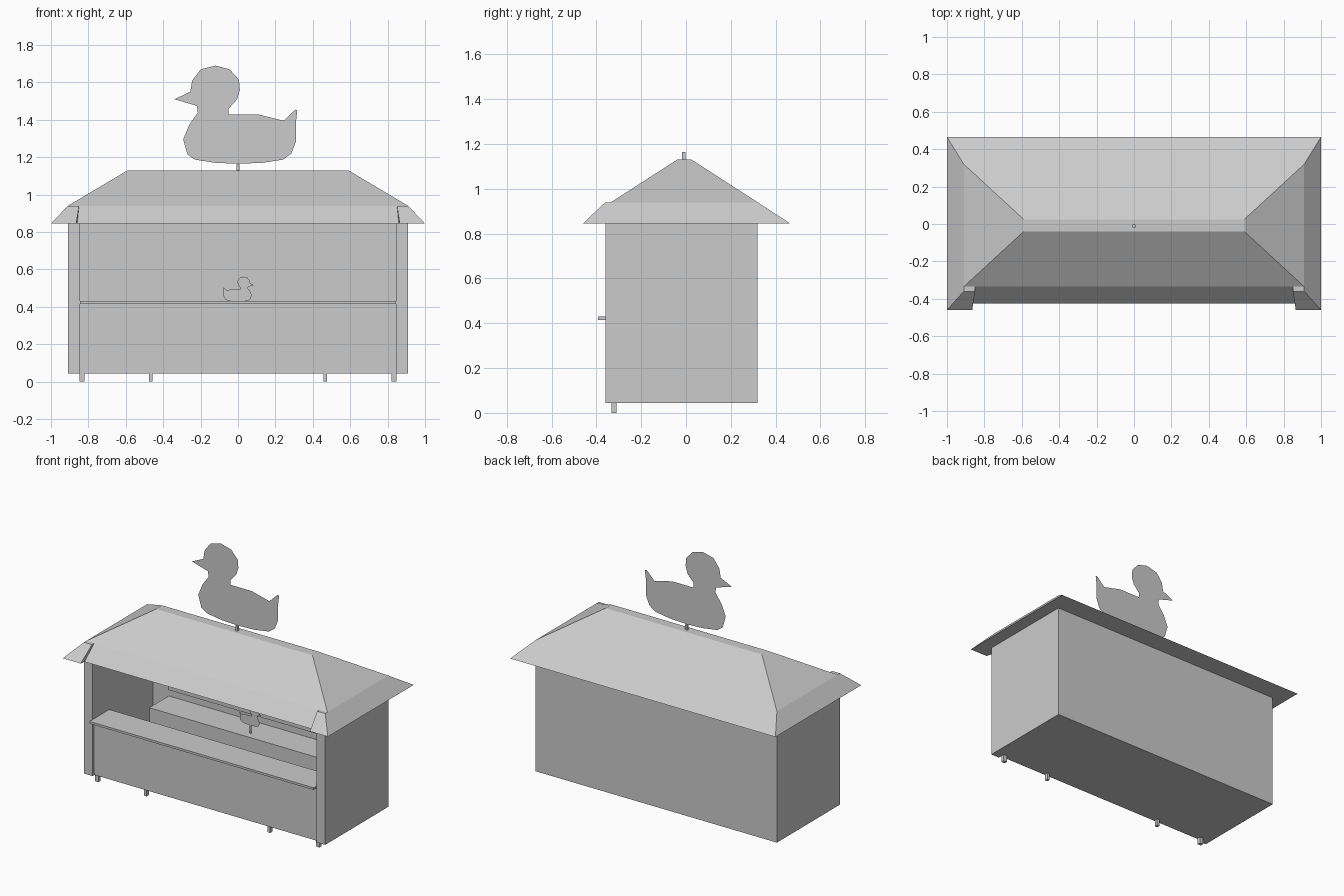
import bpy, bmesh

grey = bpy.data.materials.new("light_grey")
grey.diffuse_color = (0.6, 0.6, 0.6, 1)


def make(name, verts, faces, mirror=False):
    """Mesh object from points and faces, optionally mirrored in x."""
    me = bpy.data.meshes.new(name)
    me.from_pydata(verts, [], faces)
    me.materials.append(grey)
    bm = bmesh.new()
    bm.from_mesh(me)
    bmesh.ops.recalc_face_normals(bm, faces=bm.faces)
    bm.to_mesh(me)
    bm.free()
    ob = bpy.data.objects.new(name, me)
    bpy.context.collection.objects.link(ob)
    if mirror:
        ob.modifiers.new("mirror", 'MIRROR')
    return ob


def box(name, x, y, z, mirror=False):
    """Box given by its (min, max) ranges."""
    v = [(a, b, c) for a in x for b in y for c in z]
    f = [(0, 1, 3, 2), (4, 6, 7, 5), (0, 4, 5, 1),
         (2, 3, 7, 6), (0, 2, 6, 4), (1, 5, 7, 3)]
    return make(name, v, f, mirror)


# Booth body
box("side_wall", (0.845, 0.91), (-0.36, 0.32), (0.045, 0.845), True)
box("back_wall", (-0.845, 0.845), (0.29, 0.32), (0.045, 0.845))
box("floor", (-0.845, 0.845), (-0.34, 0.29), (0.045, 0.06))
box("front_panel", (-0.845, 0.845), (-0.345, -0.325), (0.06, 0.415))
box("counter", (-0.845, 0.845), (-0.393, -0.18), (0.415, 0.43))

# Interior: target shelf and back board
box("target_shelf", (-0.725, 0.725), (0.08, 0.29), (0.06, 0.375))
box("back_board", (-0.725, 0.725), (0.282, 0.29), (0.42, 0.82))

# Feet along the front
box("outer_foot", (0.82, 0.847), (-0.333, -0.31), (0, 0.045), True)
box("inner_foot", (0.456, 0.476), (-0.333, -0.31), (0, 0.045), True)

# Hipped roof with steeper eaves and raised front corners (right half, mirrored)
T, M, B = 1.13, 0.94, 0.845
roof = [
    (0, -0.04, T), (0.59, -0.04, T), (0.59, 0.025, T), (0, 0.025, T),
    (0, -0.335, M), (0.85, -0.335, M), (0.91, -0.335, M), (0.91, 0.32, M),
    (0, -0.425, B), (0.86, -0.425, B), (0.85, -0.36, M), (0.91, -0.36, M),
    (0.865, -0.46, B), (1, -0.46, B), (1, 0.465, B), (0, 0.465, B)]
roof_faces = [
    (0, 1, 2, 3), (4, 5, 6, 1, 0), (6, 7, 2, 1), (7, 14, 15, 3, 2),
    (4, 8, 9, 5), (5, 10, 11, 6), (10, 12, 13, 11), (11, 13, 14, 7, 6),
    (5, 9, 12, 10), (8, 15, 14, 13, 12, 9)]
make("roof", roof, roof_faces, True)

# Flat duck outline, relative to the bottom centre of the sign
outline = [
    (-.34, 1.51), (-.255, 1.55), (-.245, 1.61), (-.2, 1.67), (-.12, 1.69),
    (-.045, 1.67), (.005, 1.615), (.01, 1.56), (-.005, 1.51), (-.05, 1.46),
    (-.05, 1.428), (.11, 1.428), (.245, 1.395), (.305, 1.455), (.317, 1.45),
    (.31, 1.39), (.31, 1.285), (.285, 1.22), (.24, 1.187), (.13, 1.17),
    (0, 1.165), (-.12, 1.17), (-.23, 1.187), (-.27, 1.215), (-.293, 1.295),
    (-.26, 1.375), (-.215, 1.438), (-.22, 1.475)]


def duck(name, y, base, sx, sz):
    pts = [(x * sx, y, base + (z - 1.165) * sz) for x, z in outline]
    make(name, pts, [range(len(pts))])


duck("roof_sign_bird", -0.01, 1.165, 1, 1)
duck("target_bird", 0.13, 0.43, -0.25, 0.25)
box("sign_pole", (-0.008, 0.008), (-0.018, -0.002), (1.12, 1.165))
box("target_stick", (-0.006, 0.006), (0.131, 0.137), (0.37, 0.44))
